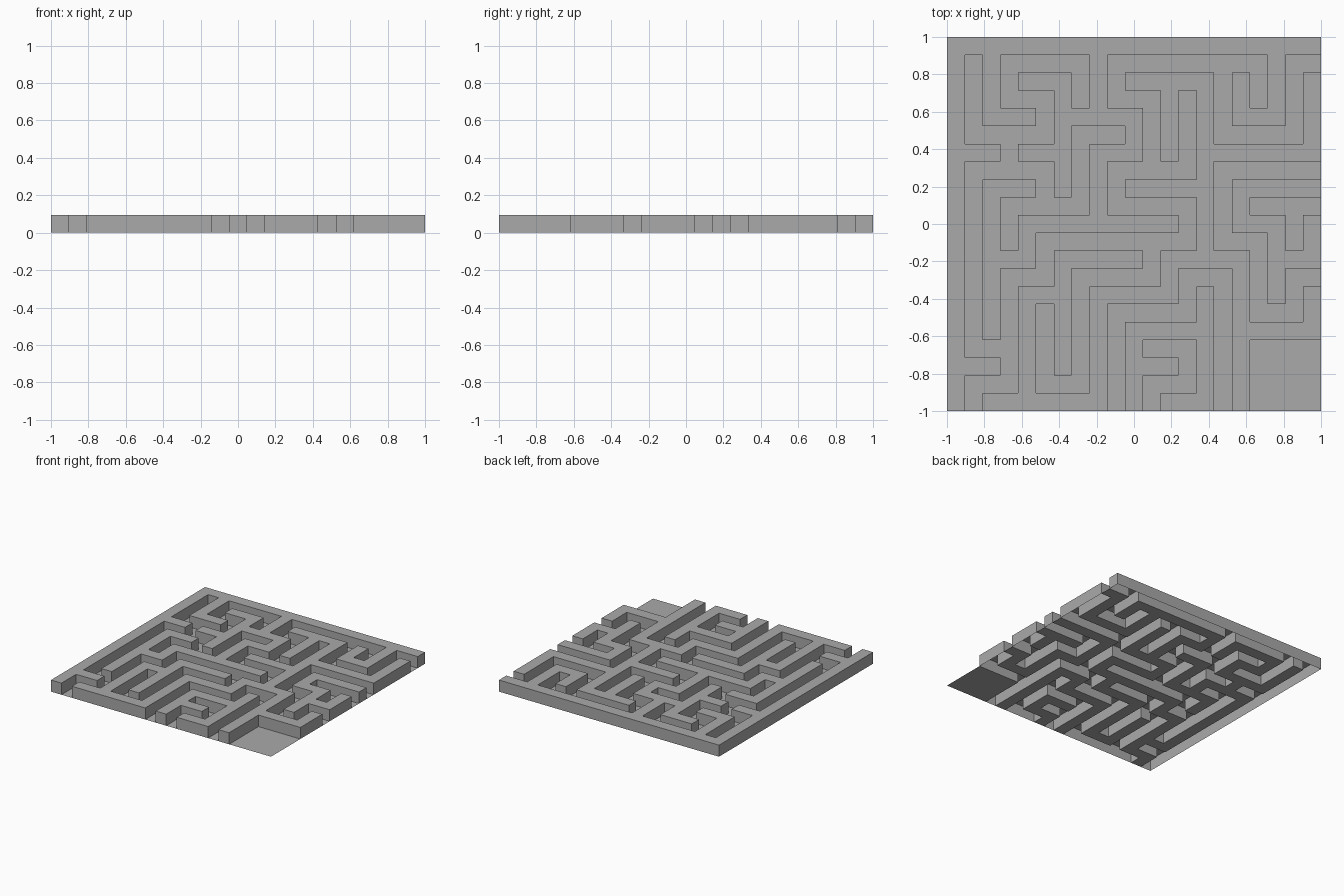
import bpy, bmesh

if "Cube" in bpy.data.objects:
    bpy.data.objects.remove(bpy.data.objects["Cube"])

N = 21             # cells per side
STEP = 2 / N
H = 0.095          # wall height

# Floor corridors: start column and row (row 0 at the back), then the next
# column, next row, next column ... at each right-angle turn
CORRIDORS = [
    [1, 20, 1, 19, 3, 17, 1, 7, 5, 9, 3, 11],
    [5, 9, 7, 5, 9],
    [3, 17, 3, 13, 5, 11, 13, 9, 9, 7, 11, 3, 9, 1, 17, 3],
    [11, 7, 13, 3],
    [11, 11, 11, 13, 7, 19, 5, 15],
    [3, 7, 3, 5, 1, 1],
    [3, 5, 5, 3, 3, 1, 7, 3],
    [9, 20, 9, 15, 13, 13, 15, 20],
    [11, 20, 11, 19, 13, 17, 11],
    [20, 1, 19, 5, 15, 1],
    [20, 7, 15, 11, 17, 15, 19, 13, 20],
    [20, 9, 17],
    [19, 9, 19, 11],
]

grey = bpy.data.materials.new("plain grey")
grey.diffuse_color = (0.40, 0.40, 0.40, 1)
grey.use_nodes = True
grey.node_tree.nodes["Principled BSDF"].inputs["Base Color"].default_value = grey.diffuse_color


def carve(route):
    """Cells passed by one corridor."""
    pos = route[:2]
    cells = {tuple(pos)}
    for i, target in enumerate(route[2:]):
        axis = i % 2
        while pos[axis] != target:
            pos[axis] += 1 if target > pos[axis] else -1
            cells.add(tuple(pos))
    return cells


def quad(bm, pts):
    bm.faces.new([bm.verts.new(p) for p in pts])


def finish(name, bm):
    bmesh.ops.remove_doubles(bm, verts=bm.verts, dist=1e-5)
    mesh = bpy.data.meshes.new(name)
    bm.to_mesh(mesh)
    bm.free()
    mesh.materials.append(grey)
    bpy.context.collection.objects.link(bpy.data.objects.new(name, mesh))


# Low cells: open square in the front right corner plus all corridors
low = {(c, r) for c in range(17, N) for r in range(17, N)}
for route in CORRIDORS:
    low |= carve(route)


def raised(c, r):
    return 0 <= c < N and 0 <= r < N and (c, r) not in low


floor, walls = bmesh.new(), bmesh.new()
for r in range(N):
    for c in range(N):
        x0, y1 = -1 + c * STEP, 1 - r * STEP
        x1, y0 = x0 + STEP, y1 - STEP
        ring = [(x0, y0), (x1, y0), (x1, y1), (x0, y1)]
        if not raised(c, r):
            # floor tile
            quad(floor, [(x, y, 0) for x, y in ring])
            continue
        # wall top
        quad(walls, [(x, y, H) for x, y in ring])
        # wall sides beside every low neighbour; walls are open underneath
        for i, (dc, dr) in enumerate([(0, 1), (1, 0), (0, -1), (-1, 0)]):
            if not raised(c + dc, r + dr):
                a, b = ring[i], ring[(i + 1) % 4]
                quad(walls, [(*a, 0), (*b, 0), (*b, H), (*a, H)])

finish("maze_floor", floor)
finish("maze_walls", walls)
